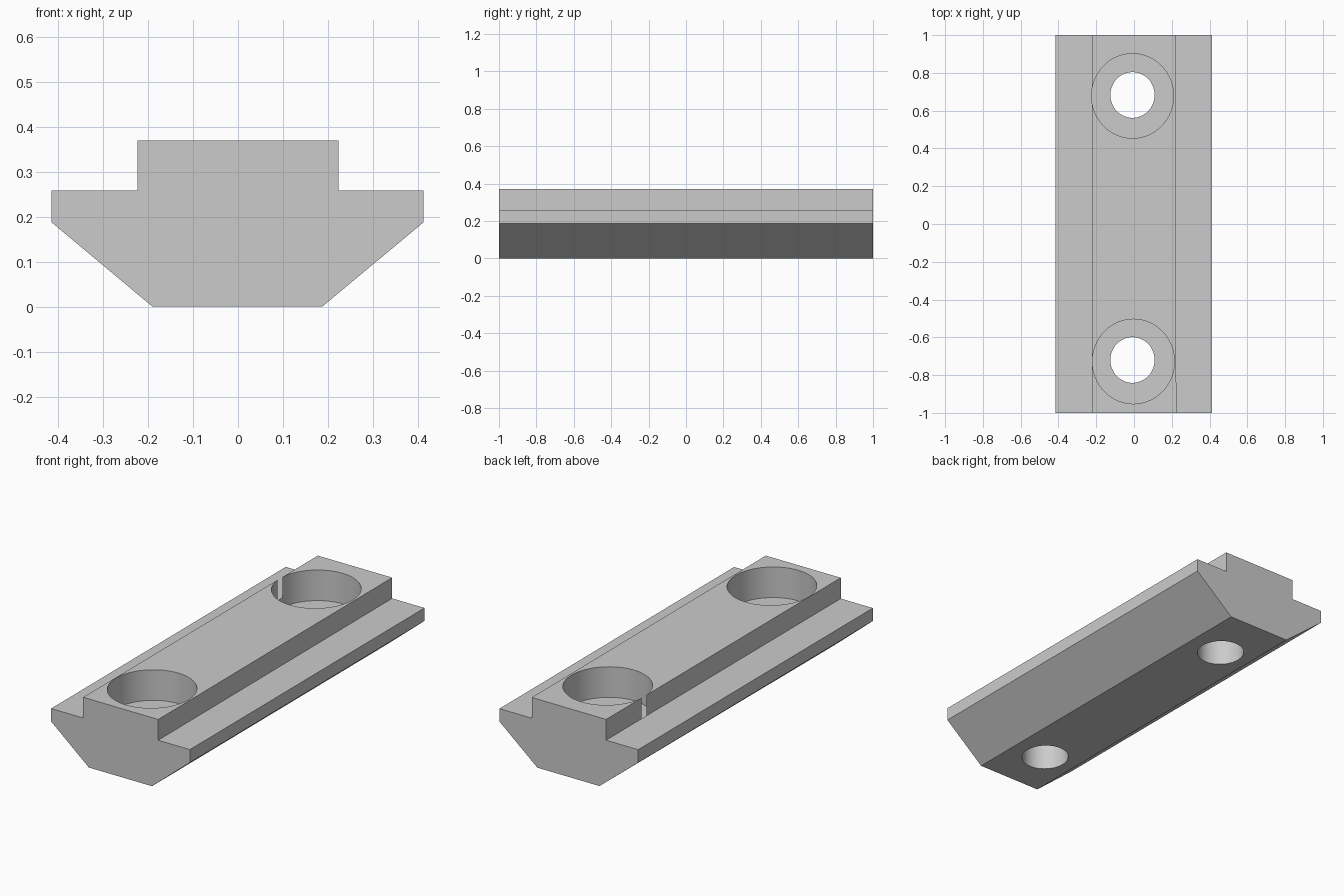
import bpy, bmesh, math

if "Cube" in bpy.data.objects:
    bpy.data.objects.remove(bpy.data.objects["Cube"], do_unlink=True)

metal = bpy.data.materials.new("plain_grey_metal")
metal.use_nodes = True
grey = (0.6, 0.6, 0.6, 1)
metal.diffuse_color = grey
metal.node_tree.nodes["Principled BSDF"].inputs["Base Color"].default_value = grey


def add_object(name, bm):
    bmesh.ops.recalc_face_normals(bm, faces=bm.faces)
    mesh = bpy.data.meshes.new(name)
    bm.to_mesh(mesh)
    bm.free()
    obj = bpy.data.objects.new(name, mesh)
    bpy.context.collection.objects.link(obj)
    mesh.materials.append(metal)
    return obj


# Slot bar: stepped, chamfered section lofted from front to back
def section(foot, rail):
    return [(-0.415, 0.188), (-foot, 0), (0.187, 0), (0.413, 0.188),
            (0.413, 0.258), (rail, 0.258), (rail, 0.37),
            (-0.2235, 0.37), (-0.2235, 0.258), (-0.415, 0.258)]


bm = bmesh.new()
front = [bm.verts.new((x, -1, z)) for x, z in section(0.19, 0.224)]
back = [bm.verts.new((x, 1, z)) for x, z in section(0.184, 0.220)]
bm.faces.new(front)
bm.faces.new(back[::-1])
for i in range(len(front)):
    j = (i + 1) % len(front)
    bm.faces.new((front[i], back[i], back[j], front[j]))
bar = add_object("slot_bar", bm)


# Bolt holes: a wide counterbore over a narrow through hole
def drill(name, x, y, rx, ry, low, high):
    bm = bmesh.new()
    bmesh.ops.create_cone(bm, cap_ends=True, segments=64, radius1=1, radius2=1, depth=1)
    for v in bm.verts:
        v.co = (x + v.co.x * rx, y + v.co.y * ry, low if v.co.z < 0 else high)
    cutter = add_object(name, bm)
    cutter.hide_render = True
    cutter.hide_set(True)
    mod = bar.modifiers.new(name, "BOOLEAN")
    mod.operation = "DIFFERENCE"
    mod.solver = "EXACT"
    mod.object = cutter
    return cutter


cutters = []
for end, x, y, hole_y in (("back", -0.0075, 0.678, 0.683), ("front", -0.003, -0.728, -0.72)):
    cutters.append(drill(end + "_counterbore_cutter", x, y, 0.217, 0.224, 0.205, 0.5))
    cutters.append(drill(end + "_bolt_hole_cutter", -0.008, hole_y, 0.117, 0.121, -0.1, 0.3))

# Bake the holes into the bar and remove the cutters
bpy.context.view_layer.objects.active = bar
bar.select_set(True)
for mod in list(bar.modifiers):
    bpy.ops.object.modifier_apply(modifier=mod.name)
for cutter in cutters:
    bpy.data.objects.remove(cutter, do_unlink=True)
bpy.ops.object.shade_smooth_by_angle(angle=math.radians(30))
